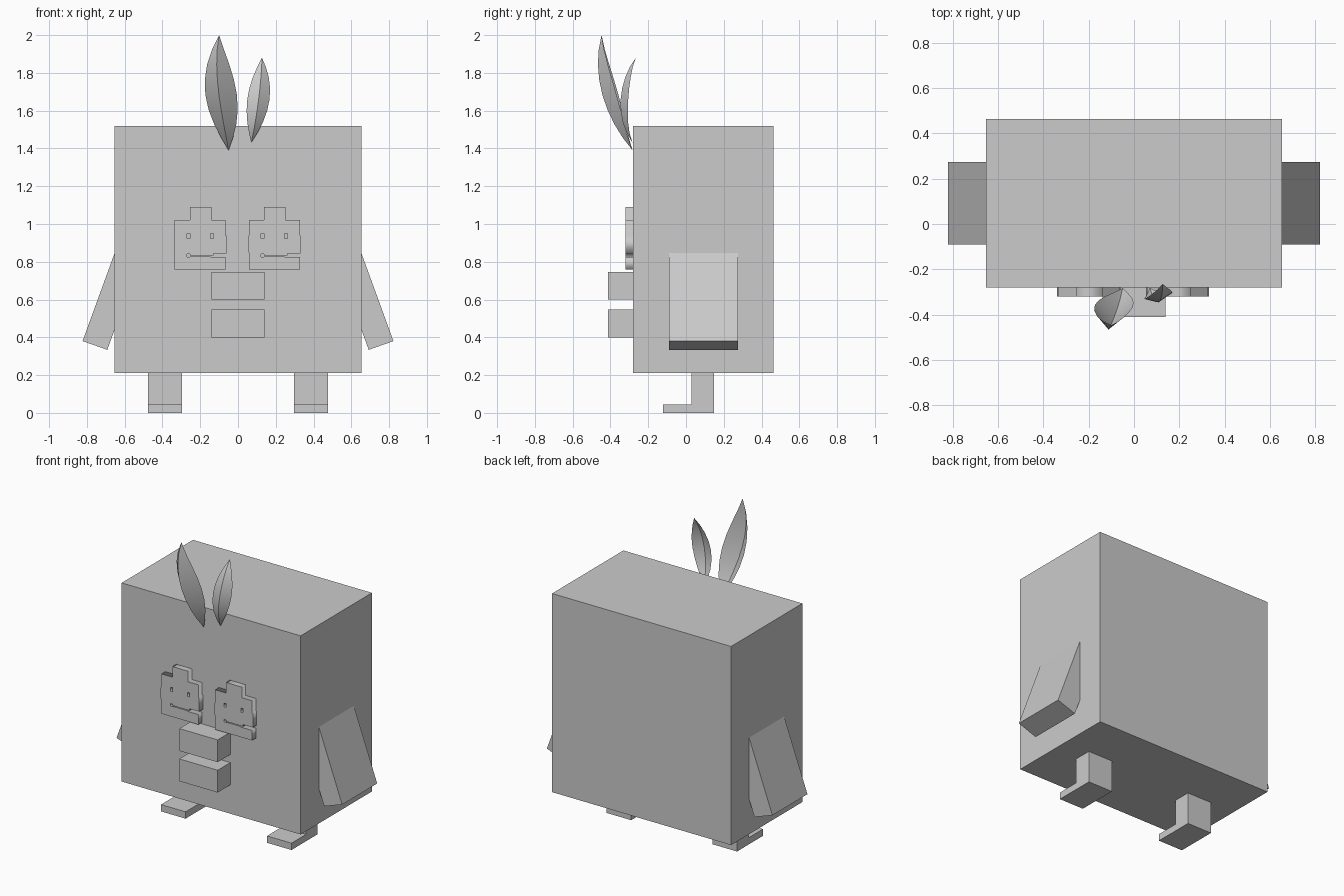
import bpy, bmesh, math
from mathutils import Vector, Matrix

cube = bpy.data.objects.get("Cube")
if cube:
    bpy.data.objects.remove(cube, do_unlink=True)

grey = bpy.data.materials.new("plain grey")
grey.use_nodes = True
COLOUR = (0.6, 0.6, 0.6, 1)
grey.diffuse_color = COLOUR
grey.node_tree.nodes["Principled BSDF"].inputs["Base Color"].default_value = COLOUR


def add_object(name, bm):
    bmesh.ops.recalc_face_normals(bm, faces=bm.faces)
    mesh = bpy.data.meshes.new(name)
    bm.to_mesh(mesh)
    bm.free()
    mesh.materials.append(grey)
    obj = bpy.data.objects.new(name, mesh)
    bpy.context.collection.objects.link(obj)
    return obj


def box(name, low, high):
    low, high = Vector(low), Vector(high)
    bm = bmesh.new()
    bmesh.ops.create_cube(bm, size=1, matrix=Matrix.Translation((low + high) / 2)
                          @ Matrix.Diagonal((high - low).to_4d()))
    return add_object(name, bm)


def prism(name, points, shift):
    """Extrude a flat outline of 3D points by a vector."""
    bm = bmesh.new()
    face = bm.faces.new([bm.verts.new(p) for p in points])
    out = bmesh.ops.extrude_face_region(bm, geom=[face], use_keep_orig=True)
    bmesh.ops.translate(bm, vec=shift,
                        verts=[v for v in out["geom"] if isinstance(v, bmesh.types.BMVert)])
    return add_object(name, bm)


# Body and the two halves of the beak
box("body", (-0.653, -0.28, 0.21), (0.653, 0.463, 1.52))
for name, z in (("upper_beak", 0.6), ("lower_beak", 0.4)):
    box(name, (-0.14, -0.412, z), (0.14, -0.28, z + 0.147))

# Slanted wings and L-shaped legs on both sides
wing = [(0.65, 0.855), (0.823, 0.38), (0.692, 0.334), (0.519, 0.809)]
leg = [(-0.122, 0), (0.148, 0), (0.148, 0.21), (0.03, 0.21), (0.03, 0.045), (-0.122, 0.045)]
for side, s in (("left", 1), ("right", -1)):
    prism(side + "_wing", [(s * x, -0.09, z) for x, z in wing], (0, 0.365, 0))
    prism(side + "_leg", [(s * 0.297, y, z) for y, z in leg], (s * 0.179, 0, 0))


# Eye plates: blocky outline with a mouth slit and two small openings
def eye(name, x):
    outline = [(0, 0), (0.27, 0), (0.27, 0.066), (0.19, 0.066), (0.19, 0.07), (0.08, 0.07),
               (0.08, 0.068), (0.066, 0.068), (0.066, 0.084), (0.08, 0.084), (0.08, 0.075),
               (0.205, 0.075), (0.205, 0.087), (0.275, 0.087), (0.275, 0.18), (0.27, 0.18),
               (0.27, 0.262), (0.195, 0.262), (0.195, 0.332), (0.08, 0.332), (0.08, 0.262),
               (0, 0.262), (0, 0.18), (-0.005, 0.17), (-0.005, 0.1), (0, 0.09)]
    holes = [[(u, 0.165), (u, 0.192), (u + 0.015, 0.192), (u + 0.015, 0.165)]
             for u in (0.065, 0.19)]
    curve = bpy.data.curves.new(name, "CURVE")
    curve.dimensions = "2D"
    curve.fill_mode = "BOTH"
    curve.extrude = 0.022
    for loop in [outline] + holes:
        spline = curve.splines.new("POLY")
        spline.points.add(len(loop) - 1)
        for point, (u, v) in zip(spline.points, loop):
            point.co = (u, v, 0, 1)
        spline.use_cyclic_u = True
    helper = bpy.data.objects.new(name + "_outline", curve)
    bpy.context.collection.objects.link(helper)
    bpy.context.view_layer.update()
    filled = helper.evaluated_get(bpy.context.evaluated_depsgraph_get())
    bm = bmesh.new()
    bm.from_mesh(filled.to_mesh())
    bpy.data.objects.remove(helper, do_unlink=True)
    bmesh.ops.remove_doubles(bm, verts=bm.verts, dist=0.0001)
    bmesh.ops.transform(bm, verts=bm.verts, matrix=Matrix.Translation((x, -0.298, 0.758))
                        @ Matrix.Rotation(math.pi / 2, 4, "X"))
    bmesh.ops.dissolve_limit(bm, angle_limit=0.01, verts=bm.verts, edges=bm.edges)
    add_object(name, bm)


eye("right_eye", -0.335)
eye("left_eye", 0.057)


# Folded feathers: a curved ridge with a swept-back edge on each side
def feather(name, path, left, right, steps=8):
    a, b, c, d = map(Vector, path)
    bm = bmesh.new()
    rows = []
    for i in range(steps + 1):
        t = i / steps
        ridge = (a * (1 - 3 * t) * (2 - 3 * t) * (1 - t) / 2
                 + b * 9 * t * (2 - 3 * t) * (1 - t) / 2
                 + c * 9 * t * (3 * t - 1) * (1 - t) / 2
                 + d * t * (3 * t - 1) * (3 * t - 2) / 2)
        w = math.sin(math.pi * t)
        rows.append([bm.verts.new(ridge + w * Vector(o)) for o in (left, (0, 0, 0), right)])
    for low, high in zip(rows, rows[1:]):
        for k in (0, 1):
            bm.faces.new((low[k], low[k + 1], high[k + 1], high[k])).smooth = True
    bmesh.ops.remove_doubles(bm, verts=bm.verts, dist=0.0001)
    for e in bm.edges:
        e.smooth = len(e.link_faces) < 2 or e.calc_face_angle(0) < math.radians(30)
    add_object(name, bm)


feather("tall_feather", [(-0.05, -0.283, 1.39), (-0.085, -0.405, 1.58),
                         (-0.111, -0.463, 1.79), (-0.1, -0.447, 2)],
        (-0.072, 0.085, 0), (0.095, 0.075, 0))
feather("short_feather", [(0.07, -0.283, 1.43), (0.098, -0.343, 1.58),
                          (0.118, -0.333, 1.74), (0.127, -0.266, 1.88)],
        (-0.06, 0.015, 0), (0.058, 0.04, 0))
